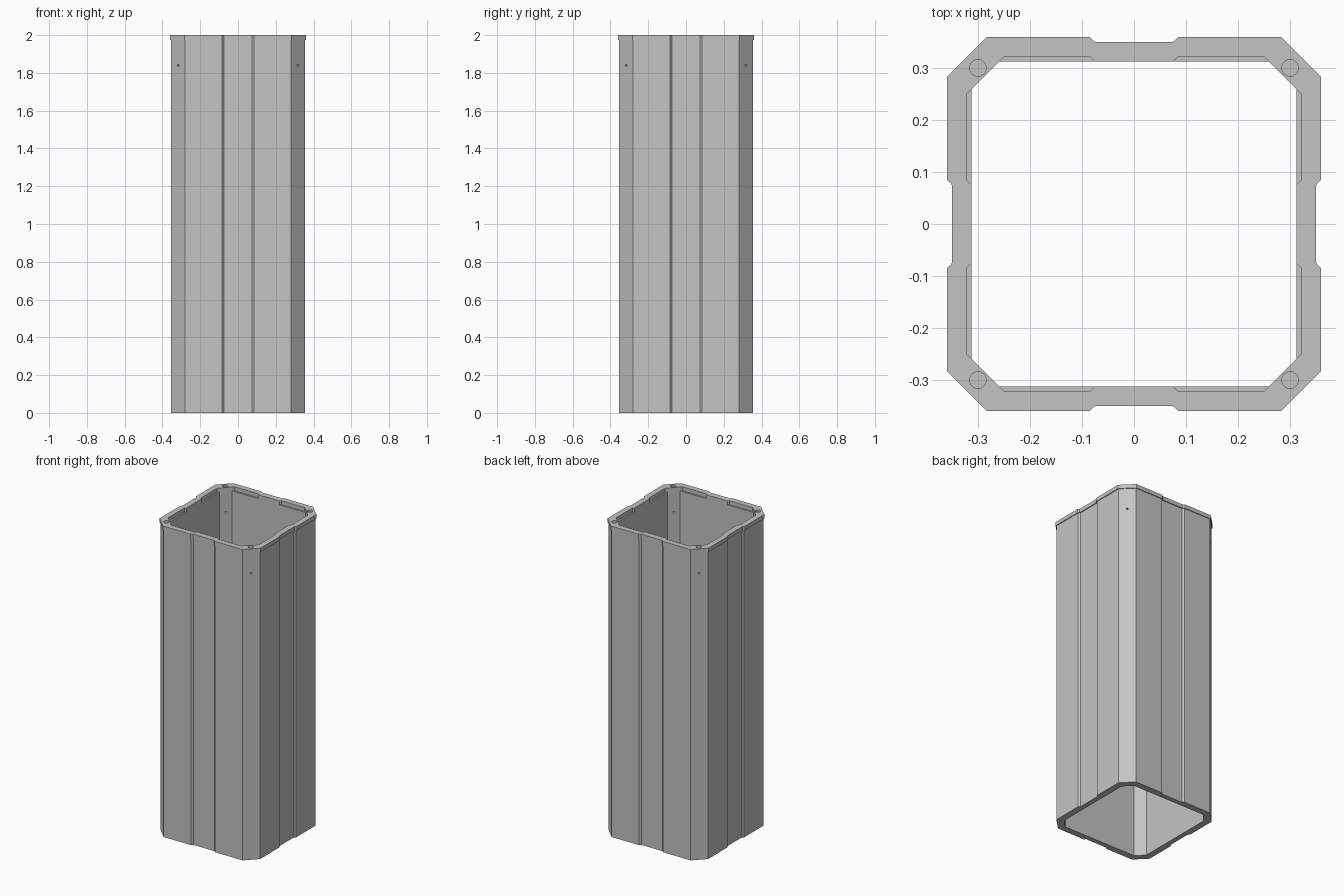
import bpy, bmesh, math
from mathutils import Matrix, Vector

if "Cube" in bpy.data.objects:
    bpy.data.objects.remove(bpy.data.objects["Cube"], do_unlink=True)

grey = bpy.data.materials.new("light_grey")
grey.use_nodes = True
colour = (0.55, 0.55, 0.55, 1)
grey.diffuse_color = colour
grey.node_tree.nodes["Principled BSDF"].inputs["Base Color"].default_value = colour


def outline(half, corner, groove):
    """Chamfered square with a shallow groove in the middle of each side."""
    side = [(-corner, half), (-0.085, half), (-0.075, half - groove),
            (0.075, half - groove), (0.085, half), (corner, half)]
    return [Matrix.Rotation(-i * math.pi / 2, 2) @ Vector(p)
            for i in range(4) for p in side]


def tube(name, outer, inner, bottom, top):
    """Hollow extrusion between two outlines with matching point counts."""
    bm = bmesh.new()
    loops = [[bm.verts.new((p.x, p.y, z)) for p in pts]
             for pts, z in ((outer, bottom), (outer, top), (inner, top), (inner, bottom))]
    n = len(outer)
    for k in range(4):
        a, b = loops[k], loops[(k + 1) % 4]
        for i in range(n):
            j = (i + 1) % n
            bm.faces.new((a[i], a[j], b[j], b[i]))
    bmesh.ops.recalc_face_normals(bm, faces=bm.faces)
    mesh = bpy.data.meshes.new(name)
    bm.to_mesh(mesh)
    bm.free()
    mesh.materials.append(grey)
    obj = bpy.data.objects.new(name, mesh)
    bpy.context.collection.objects.link(obj)
    return obj


def drill(target, name, radius, length, location, rotation=(0, 0, 0)):
    """Cut a round hole with a hidden cylinder."""
    bpy.ops.mesh.primitive_cylinder_add(vertices=24, radius=radius, depth=length,
                                        location=location, rotation=rotation)
    cutter = bpy.context.object
    cutter.name = name
    cutter.data.materials.append(grey)
    cutter.hide_render = True
    cutter.hide_set(True)
    cutter.display_type = 'WIRE'
    mod = target.modifiers.new(name, 'BOOLEAN')
    mod.operation = 'DIFFERENCE'
    mod.solver = 'EXACT'
    mod.object = cutter


# Long hollow post with a plain bore, and the thin rim cap on top of it
rim_bottom = 1.975
post = tube("post", outline(0.354, 0.281, 0.01), outline(0.312, 0.26, 0),
            0, rim_bottom)
rim = tube("rim_cap", outline(0.359, 0.283, 0.009), outline(0.322, 0.249, 0.01),
           rim_bottom, 2)

# Screw holes through the rim corners
for sx in (-1, 1):
    for sy in (-1, 1):
        drill(rim, "rim_hole_cutter", 0.016, 0.1, (sx * 0.3, sy * 0.3, 2))

# Pin holes through the corner faces of the post
for angle in (math.pi / 4, -math.pi / 4):
    drill(post, "pin_hole_cutter", 0.006, 2, (0, 0, 1.84), (0, math.pi / 2, angle))
